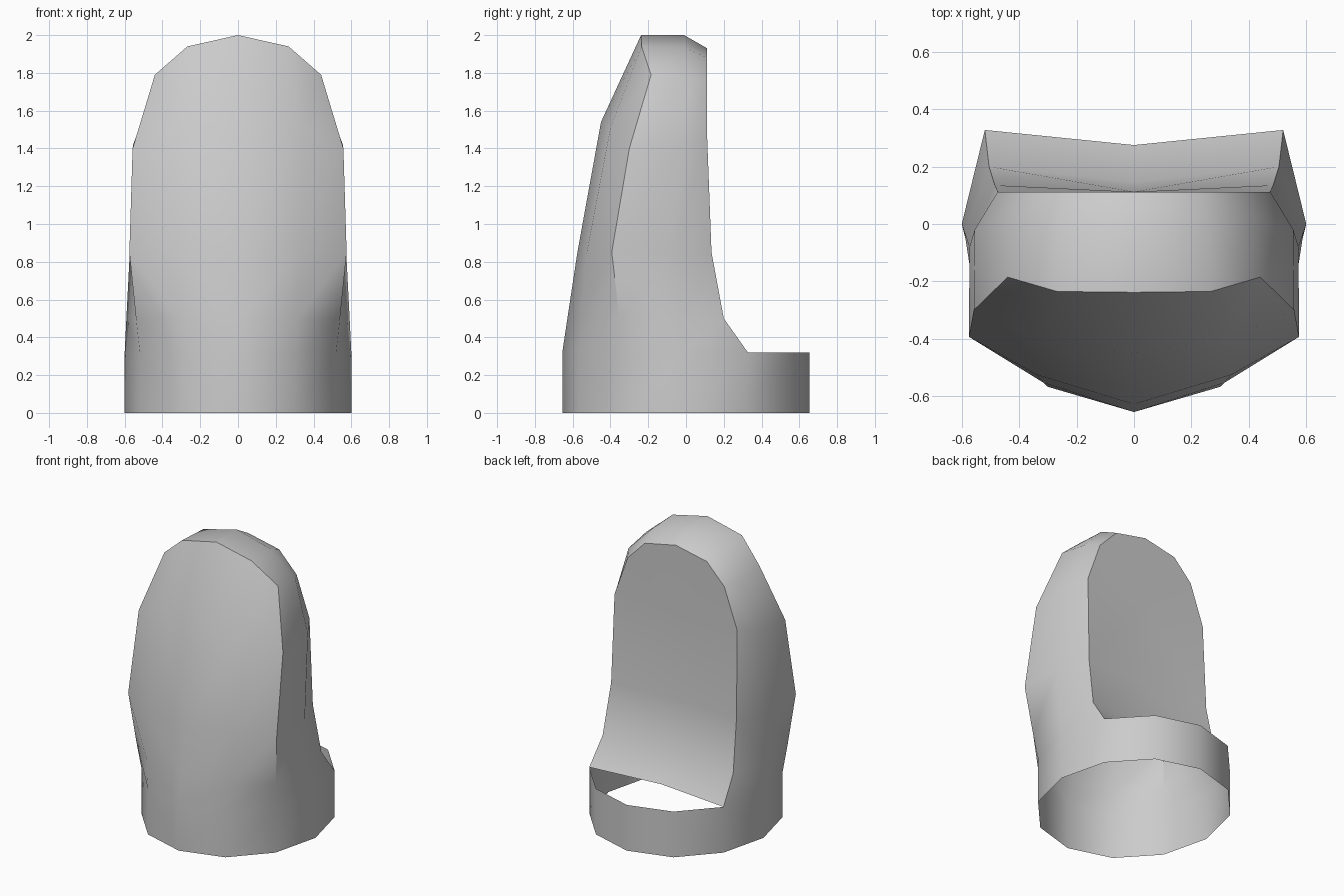
import bpy
from math import sin, cos, pi, radians

cube = bpy.data.objects.get("Cube")
if cube:
    bpy.data.objects.remove(cube, do_unlink=True)

GREY = (0.6, 0.6, 0.6, 1)
grey = bpy.data.materials.new("plain_grey")
grey.use_nodes = True
grey.diffuse_color = GREY
grey.node_tree.nodes["Principled BSDF"].inputs["Base Color"].default_value = GREY


def strip(lower, upper):
    """Quads between two rows of points."""
    return [(lower[i], lower[i + 1], upper[i + 1], upper[i])
            for i in range(len(lower) - 1)]


def build(name, faces):
    """Mesh from half-model faces, mirrored in x and smoothed by angle."""
    points = list(dict.fromkeys(p for f in faces for p in f))
    index = {p: i for i, p in enumerate(points)}
    mesh = bpy.data.meshes.new(name)
    mesh.from_pydata(points, [], [[index[p] for p in f] for f in faces])
    mesh.materials.append(grey)
    ob = bpy.data.objects.new(name, mesh)
    bpy.context.collection.objects.link(ob)
    bpy.ops.object.select_all(action='DESELECT')
    ob.select_set(True)
    bpy.context.view_layer.objects.active = ob
    mirror = ob.modifiers.new("mirror", 'MIRROR')
    mirror.merge_threshold = 0.001
    bpy.ops.object.modifier_apply(modifier=mirror.name)
    bpy.ops.object.shade_smooth_by_angle(angle=radians(35))
    return ob


# Oval base band, front centre round to back centre
def oval(z):
    return [(round(0.6 * sin(i * pi / 6), 4), round(-0.655 * cos(i * pi / 6), 4), z)
            for i in range(7)]


base, rim = oval(0), oval(0.32)

# Rows of the hood: front centre, front quarter, crease, side, back edge
low = [(0, -0.628, 0.5), (0.315, -0.553, 0.5), (0.54, -0.352, 0.5),
       (0.591, -0.027, 0.5), (0.505, 0.2, 0.5)]
waist = [(0, -0.575, 0.85), (0.34, -0.525, 0.85), (0.575, -0.393, 0.85),
         (0.573, -0.08, 0.85), (0.485, 0.135, 0.85)]
chest = [(0, -0.45, 1.54), (0.33, -0.4, 1.51), (0.558, -0.3, 1.4),
         (0.555, -0.02, 1.42), (0.475, 0.112, 1.46)]

# Rows of the rounded top: crease, middle, back edge
shoulder = [(0.44, -0.185, 1.79), (0.43, 0.02, 1.76), (0.375, 0.112, 1.74)]
brow = [(0.268, -0.235, 1.94), (0.26, -0.01, 1.935), (0.24, 0.112, 1.88)]
crown = [(0, -0.238, 2.0), (0, -0.01, 2.0), (0, 0.112, 1.93)]

shell = strip(base, rim)
for lower, upper in ((rim[:5], low), (low, waist), (waist, chest),
                     (chest[2:], shoulder), (shoulder, brow), (brow, crown)):
    shell += strip(lower, upper)
# Upper part of the front sheet
shell += [(chest[1], chest[2], shoulder[0], brow[0]),
          (chest[0], chest[1], brow[0], crown[0])]
build("hood_shell", shell)

# Recessed back panel, curving out to the rim at its foot
edge = [rim[4], low[4], waist[4], chest[4]]
centre = [(0, 0.275, 0.32), (0, 0.145, 0.5), (0, 0.112, 0.85), (0, 0.112, 1.46)]
panel = [(edge[i], centre[i], centre[i + 1], edge[i + 1]) for i in range(3)]
panel.append((edge[3], centre[3], crown[2], brow[2], shoulder[2]))
build("back_panel", panel)
